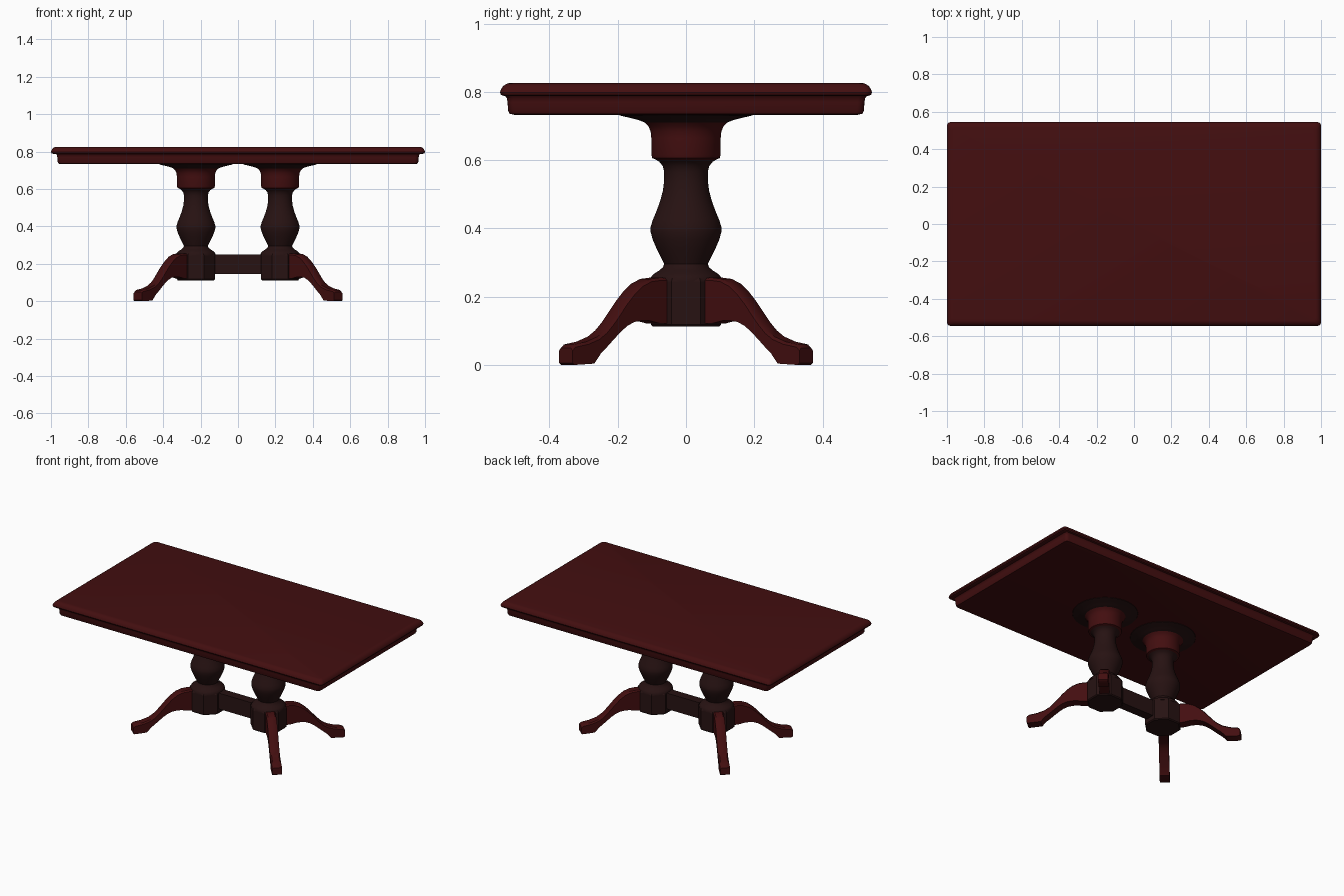
import bpy, bmesh, math
from mathutils import Matrix, Vector

if "Cube" in bpy.data.objects:
    bpy.data.objects.remove(bpy.data.objects["Cube"])


def material(name, rgb):
    m = bpy.data.materials.new(name)
    m.diffuse_color = (*rgb, 1)
    m.use_nodes = True
    m.node_tree.nodes["Principled BSDF"].inputs["Base Color"].default_value = m.diffuse_color
    return m


red = material("mahogany red", (0.056, 0.0045, 0.005))
brown = material("dark walnut", (0.020, 0.006, 0.006))


def finish(name, bm, mat, angle=35):
    bmesh.ops.recalc_face_normals(bm, faces=bm.faces)
    me = bpy.data.meshes.new(name)
    bm.to_mesh(me)
    bm.free()
    me.materials.append(mat)
    ob = bpy.data.objects.new(name, me)
    bpy.context.collection.objects.link(ob)
    bpy.ops.object.select_all(action='DESELECT')
    ob.select_set(True)
    bpy.context.view_layer.objects.active = ob
    bpy.ops.object.shade_smooth_by_angle(angle=math.radians(angle))
    return ob


def loft(name, rings, mat, angle=35):
    """Skin a stack of closed rings and cap both ends."""
    bm = bmesh.new()
    vr = [[bm.verts.new(p) for p in r] for r in rings]
    n = len(vr[0])
    for a, b in zip(vr, vr[1:]):
        for i in range(n):
            j = (i + 1) % n
            bm.faces.new((a[i], a[j], b[j], b[i]))
    bm.faces.new(vr[0])
    bm.faces.new(vr[-1])
    return finish(name, bm, mat, angle)


def rounded_rect(hx, hy, z, r, seg=4):
    pts = []
    for k, (sx, sy) in enumerate(((1, 1), (-1, 1), (-1, -1), (1, -1))):
        for i in range(seg + 1):
            a = math.pi / 2 * (k + i / seg)
            pts.append((sx * (hx - r) + r * math.cos(a),
                        sy * (hy - r) + r * math.sin(a), z))
    return pts


def lathe(name, profile, x, mat, sides=40, angle=35):
    off = math.pi / sides
    rings = [[(x + r * math.cos(off + 2 * math.pi * i / sides),
               r * math.sin(off + 2 * math.pi * i / sides), z)
              for i in range(sides)] for r, z in profile]
    return loft(name, rings, mat, angle)


# Table top with moulded edge
loft("table_top", [rounded_rect(1 - i, 0.545 - i, z, 0.02) for i, z in
     ((0.012, 0.788), (0.003, 0.791), (0, 0.798), (0.003, 0.808),
      (0.010, 0.818), (0.020, 0.824), (0.028, 0.826))], red)

# Apron below the top
loft("apron", [rounded_rect(0.968 - i, 0.525 - i, z, 0.02) for i, z in
     ((0.022, 0.733), (0.008, 0.736), (0.004, 0.744), (0.002, 0.77),
      (0, 0.782), (-0.006, 0.789))], red)

# Smooth S-curved side outline of a leg: distance from pedestal axis, height
leg_top = [(0.03, 0.252), (0.12, 0.256), (0.16, 0.252), (0.195, 0.238), (0.226, 0.215),
           (0.256, 0.186), (0.283, 0.155), (0.31, 0.125), (0.336, 0.101),
           (0.365, 0.083), (0.41, 0.068), (0.458, 0.060), (0.470, 0.050)]
leg_low = [(0.03, 0.118), (0.13, 0.122), (0.17, 0.130), (0.20, 0.130), (0.228, 0.126),
           (0.255, 0.115), (0.283, 0.096), (0.31, 0.074), (0.336, 0.052),
           (0.360, 0.033), (0.385, 0.004), (0.462, 0), (0.470, 0.006)]


def leg(name, x, angle):
    w, c = 0.030, 0.008
    rings = []
    for (dt, zt), (dl, zl) in zip(leg_top, leg_low):
        top, low = Vector((dt, 0, zt)), Vector((dl, 0, zl))
        down = (low - top).normalized() * c
        side = Vector((0, 1, 0))
        # Cross-section with softened upper corners
        rings.append([low - side * w, low + side * w, top + down + side * w,
                      top + side * (w - c), top - side * (w - c), top + down - side * w])
    m = Matrix.Translation((x, 0, 0)) @ Matrix.Rotation(angle, 4, 'Z')
    loft(name, [[m @ p for p in r] for r in rings], red, 40)


for s, side in ((-1, "left"), (1, "right")):
    x = s * 0.225
    # Turned column
    lathe(side + "_column", [
        (0.105, 0.245), (0.104, 0.256), (0.096, 0.266), (0.080, 0.276), (0.068, 0.286),
        (0.064, 0.296), (0.072, 0.312), (0.086, 0.340), (0.098, 0.368), (0.104, 0.390),
        (0.104, 0.404), (0.098, 0.424), (0.087, 0.450), (0.076, 0.480), (0.068, 0.510),
        (0.064, 0.540), (0.064, 0.565), (0.068, 0.582), (0.078, 0.595),
        (0.092, 0.604)], x, brown)
    # Red collar and flared support under the top
    lathe(side + "_collar", [
        (0.085, 0.600), (0.099, 0.606), (0.102, 0.616), (0.102, 0.665), (0.104, 0.685),
        (0.111, 0.700), (0.122, 0.711)], x, red)
    lathe(side + "_flare", [
        (0.118, 0.709), (0.140, 0.718), (0.165, 0.724), (0.195, 0.731),
        (0.200, 0.740)], x, brown)
    # Eight-sided base block
    lathe(side + "_base", [(0.105, 0.112), (0.111, 0.118), (0.111, 0.245),
                           (0.104, 0.256)], x, brown, 8, 30)
    # Two splayed legs on each pedestal
    for t, depth in ((-1, "front"), (1, "back")):
        a = math.radians(48.5) * t
        leg(f"{depth}_{side}_leg", x, a if s > 0 else math.pi - a)

# Stretcher joining the pedestals
bm = bmesh.new()
bmesh.ops.create_cube(bm, size=1, matrix=Matrix.Translation((0, 0, 0.198)) @
                      Matrix.Diagonal((0.36, 0.06, 0.106, 1)))
finish("stretcher", bm, brown)
